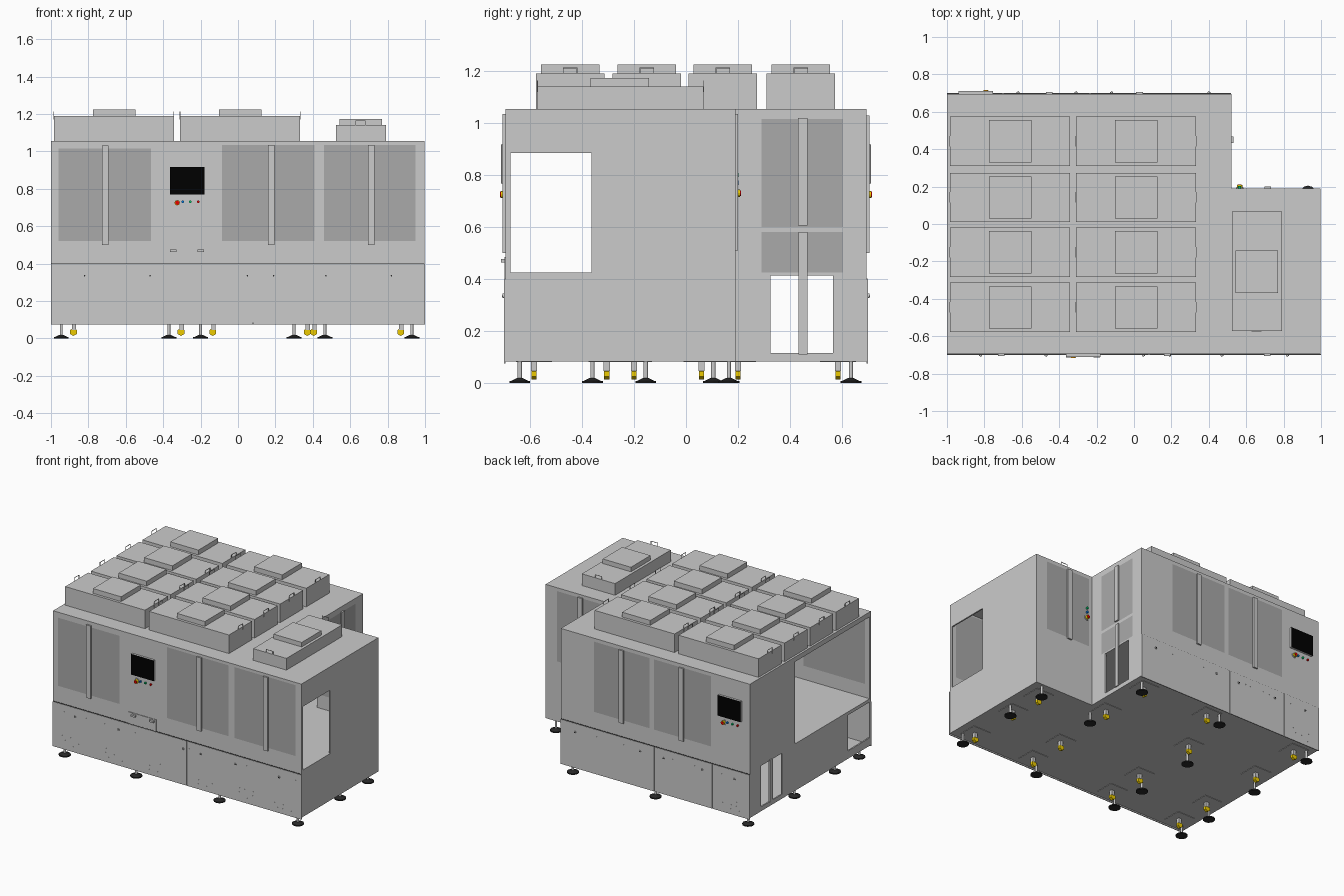
import bpy, bmesh, math
from mathutils import Matrix

if "Cube" in bpy.data.objects:
    bpy.data.objects.remove(bpy.data.objects["Cube"])


def mat(name, c):
    m = bpy.data.materials.new(name)
    m.diffuse_color = (*c, 1)
    m.use_nodes = True
    m.node_tree.nodes["Principled BSDF"].inputs["Base Color"].default_value = m.diffuse_color
    return m


GLASS = mat("tinted_glass", (0.4, 0.4, 0.4))
BLACK = mat("screen_black", (0, 0, 0))
DARK = mat("rubber_dark", (0.02, 0.02, 0.02))
LIGHT = mat("light_slot", (0.8, 0.8, 0.8))
YELLOW = mat("safety_yellow", (0.85, 0.6, 0.0))
RED = mat("button_red", (0.8, 0.0, 0.0))
BLUE = mat("button_blue", (0.0, 0.2, 0.8))
GREEN = mat("button_green", (0.0, 0.6, 0.15))


def finish(name, bm, m=None):
    bmesh.ops.recalc_face_normals(bm, faces=bm.faces)
    me = bpy.data.meshes.new(name)
    bm.to_mesh(me)
    bm.free()
    ob = bpy.data.objects.new(name, me)
    bpy.context.collection.objects.link(ob)
    if m:
        me.materials.append(m)
    return ob


def box(name, x, y, z, m=None):
    bm = bmesh.new()
    bmesh.ops.create_cube(bm, size=1)
    for v in bm.verts:
        for i, r in enumerate((x, y, z)):
            v.co[i] = (r[0] + r[1]) / 2 + v.co[i] * abs(r[1] - r[0])
    return finish(name, bm, m)


def cyl(name, c, r, h, axis="z", m=None, r2=None, n=12):
    bm = bmesh.new()
    rot = {"z": Matrix(), "y": Matrix.Rotation(math.pi / 2, 4, "X"), "x": Matrix.Rotation(math.pi / 2, 4, "Y")}[axis]
    bmesh.ops.create_cone(bm, cap_ends=True, segments=n, radius1=r, radius2=r if r2 is None else r2,
                          depth=h, matrix=Matrix.Translation(c) @ rot)
    return finish(name, bm, m)


def l_prism(name, i, z0, z1):
    pts = [(-1 + i, -.695 + i), (.996 - i, -.695 + i), (.996 - i, .19 - i),
           (.52 - i, .19 - i), (.52 - i, .695 - i), (-1 + i, .695 - i)]
    bm = bmesh.new()
    f = bm.faces.new([bm.verts.new((x, y, z0)) for x, y in pts])
    r = bmesh.ops.extrude_face_region(bm, geom=[f])
    for v in r["geom"]:
        if isinstance(v, bmesh.types.BMVert):
            v.co.z = z1
    return finish(name, bm)


# Faces: (normal axis, outward sign, plane position)
FACES = {"front": ("y", -1, -.695), "back": ("y", 1, .695),
         "wing_back": ("y", 1, .19), "notch_side": ("x", 1, .52), "left": ("x", -1, -1)}


def plate(face, part, u, z, d, m=None, start=0):
    axis, s, p = FACES[face]
    rng = sorted((p + s * start, p + s * d))
    name = face + "_" + part
    return box(name, u, rng, z, m) if axis == "y" else box(name, rng, u, z, m)


def knob(face, part, u, z, r, d, m=None, start=0):
    axis, s, p = FACES[face]
    c = p + s * (start + d) / 2
    pos = (u, c, z) if axis == "y" else (c, u, z)
    return cyl(face + "_" + part, pos, r, d - start, axis, m)


# Flush tinted windows, set into openings of the wall
windows = [("front", -.96, -.465, .52, 1.015), ("front", -.085, .41, .52, 1.035), ("front", .46, .95, .52, 1.035),
           ("back", -.195, .255, .52, 1.03), ("back", -.687, -.228, .52, 1.03),
           ("wing_back", .545, .905, .52, 1.03), ("notch_side", .29, .605, .60, 1.015),
           ("notch_side", .29, .605, .424, .58)]

# Hollow L-shaped cabinet with a floor slab, side openings and window openings
cabinet = l_prism("cabinet_shell", 0, .083, 1.055)
cutters = [
    l_prism("cut_upper", .01, .422, 1.045),
    l_prism("cut_lower", .01, .093, .415),
    box("cut_right_window", (.9, 1.1), (-.675, -.363), (.424, .885)),
    box("cut_left_opening", (-1.1, -.9), (-.678, .175), (.424, 1.02)),
    box("cut_left_low", (-1.1, -.9), (-.678, -.43), (.14, .40)),
    box("cut_slots", (-1.1, .6), (.325, .565), (.115, .413)),
]
for f, u0, u1, z0, z1 in windows:
    cutters.append(plate(f, "cut_window", (u0, u1), (z0, z1), .05, None, -.05))
for c in cutters:
    b = cabinet.modifiers.new(c.name, "BOOLEAN")
    b.operation, b.object, b.solver = "DIFFERENCE", c, "EXACT"
    c.hide_render = True
bpy.context.view_layer.update()
cut_mesh = bpy.data.meshes.new_from_object(cabinet.evaluated_get(bpy.context.evaluated_depsgraph_get()))
cabinet.modifiers.clear()
cabinet.data = cut_mesh
for c in cutters:
    bpy.data.objects.remove(c)
for f, u0, u1, z0, z1 in windows:
    plate(f, "window", (u0, u1), (z0, z1), 0, GLASS, -.01)

# Vertical handle bars over the windows and slots
bars = [("front", -.71, .50, 1.03), ("front", .178, .50, 1.035), ("front", .713, .50, 1.035),
        ("back", .03, .50, 1.03), ("back", -.453, .50, 1.03), ("wing_back", .715, .51, 1.035),
        ("notch_side", .45, .605, 1.02)]
for f, u, z0, z1 in bars:
    plate(f, "door_bar", (u - .018, u + .018), (z0, z1), .011)
plate("notch_side", "lower_bar", (.433, .467), (.11, .58), .008)
plate("left", "slot_bar", (.433, .467), (.11, .42), .001, start=-.01)

# Lower access panels with locks, slits and louvre clusters
panels = {"front": ([-1, .08, 1], [-.82, -.47, .05, .19, .47, .82]),
          "back": ([-1, -.70, -.235, .52], [-.88, -.62, -.31, -.12, .40])}
for f, (edges, locks) in panels.items():
    plate(f, "panel_gap", (edges[0], edges[-1] - .004), (.398, .401), .003, DARK)
    for a, b in zip(edges, edges[1:]):
        plate(f, "lower_panel", (a + (.002 if a > -1 else 0), b - (.002 if b < 1 else 0)), (.074, .398), .006)
    for u in locks:
        knob(f, "panel_lock", u, .335, .008, .012, None, .006)
        knob(f, "panel_lock_core", u, .335, .004, .013, DARK, .006)
vents = {"front": [-.85, -.5, -.15, .24, .55, .86], "back": [-.85]}
for f, us in vents.items():
    for u in us:
        for du in (-.06, 0, .06):
            for z in (.11, .14, .17):
                plate(f, "louvre", (u + du - .018, u + du + .018), (z - .003, z + .003), .0064, LIGHT, .005)
slits = {"front": [-.93, -.73, -.58, -.34, -.07, .12, .32, .56, .72, .93], "back": [-.78, -.55, -.4, .0, .25]}
for f, us in slits.items():
    for u in us:
        plate(f, "slit", (u - .03, u + .03), (.341, .348), .0064, LIGHT, .005)


# Emergency stop: pale ring, yellow collar and red cap
def stop_button(f, u, z):
    knob(f, "stop_ring", u, z, .02, .004)
    knob(f, "stop_collar", u, z, .014, .018, YELLOW)
    knob(f, "stop_cap", u, z, .011, .021, RED)


# Control stations: touch screen and buttons
for f, uc in (("front", -.272), ("back", -.845)):
    plate(f, "screen_frame", (uc - .092, uc + .092), (.768, .917), .015)
    plate(f, "screen", (uc - .092, uc + .092), (.768, .917), .0165, BLACK, .015)
    t = 1 if f == "front" else -1
    e = uc - t * .053
    stop_button(f, e, .725)
    for du, m in ((.03, BLUE), (.07, GREEN), (.112, RED)):
        knob(f, "button", e + t * du, .73, .007, .01, m)
stop_button("wing_back", .565, .73)
knob("wing_back", "button_upper", .565, .77, .008, .012, BLUE)
knob("wing_back", "button_top", .565, .80, .008, .012, GREEN)

# Pull-out tray front with two latches
plate("front", "tray", (-.39, -.17), (.402, .485), .004)
for u in (-.347, -.2):
    plate("front", "tray_latch", (u - .017, u + .017), (.463, .476), .018)


# Wire handle standing on the end of a roof unit
def handle(x, y, z, along):
    w, t = .028, .0015
    for o0, o1, z0, z1 in ((-w, -w + 2 * t, -.02, .024), (w - 2 * t, w, -.02, .024), (-w, w, .021, .024)):
        if along == "y":
            box("fan_handle", (x - t, x + t), (y + o0, y + o1), (z + z0, z + z1))
        else:
            box("fan_handle", (x + o0, x + o1), (y - t, y + t), (z + z0, z + z1))


# Roof fan filter units, two columns by four rows
for x0, x1, xc in ((-.985, -.343, -.662), (-.31, .332, .012)):
    for yc in (.442, .142, -.151, -.446):
        box("fan_unit", (x0, x1), (yc - .132, yc + .132), (1.055, 1.19))
        box("fan_cap", (xc - .113, xc + .113), (yc - .113, yc + .113), (1.19, 1.225))
        for x in (x0, x1):
            handle(x, yc, 1.19, "y")
box("wing_fan_unit", (.523, .79), (-.572, .068), (1.055, 1.14))
box("wing_fan_cap", (.543, .77), (-.368, -.143), (1.14, 1.173))
for y in (-.572, .068):
    handle(.655, y, 1.14, "x")

# Levelling feet
feet = [(.93, -.64), (.93, -.155), (.93, .165), (.465, .105), (.465, .635), (-.20, .635), (-.37, .105),
        (-.37, -.36), (-.37, -.64), (.30, -.64), (-.945, .635), (-.945, .105), (-.945, -.36), (-.945, -.64)]
for x, y in feet:
    cyl("foot_pad", (x, y, .004), .04, .008, m=DARK)
    cyl("foot_cone", (x, y, .013), .034, .012, m=DARK, r2=.01)
    cyl("foot_stem", (x, y, .05), .008, .07)

# Casters
casters = [(.87, -.585), (.87, -.2), (.87, .06), (.405, .2), (.405, .585), (.37, -.305), (.37, -.585),
           (-.305, .2), (-.305, -.305), (-.305, -.585), (-.135, .585), (-.88, .585), (-.88, .2),
           (-.88, -.305), (-.88, -.585)]
for x, y in casters:
    box("caster_plate", (x - .07, x + .07), (y - .07, y + .07), (.08, .084))
    box("caster_fork", (x - .008, x + .015), (y - .012, y + .012), (.045, .084))
    cyl("caster_wheel", (x, y, .034), .021, .02, "y", YELLOW, n=6)
